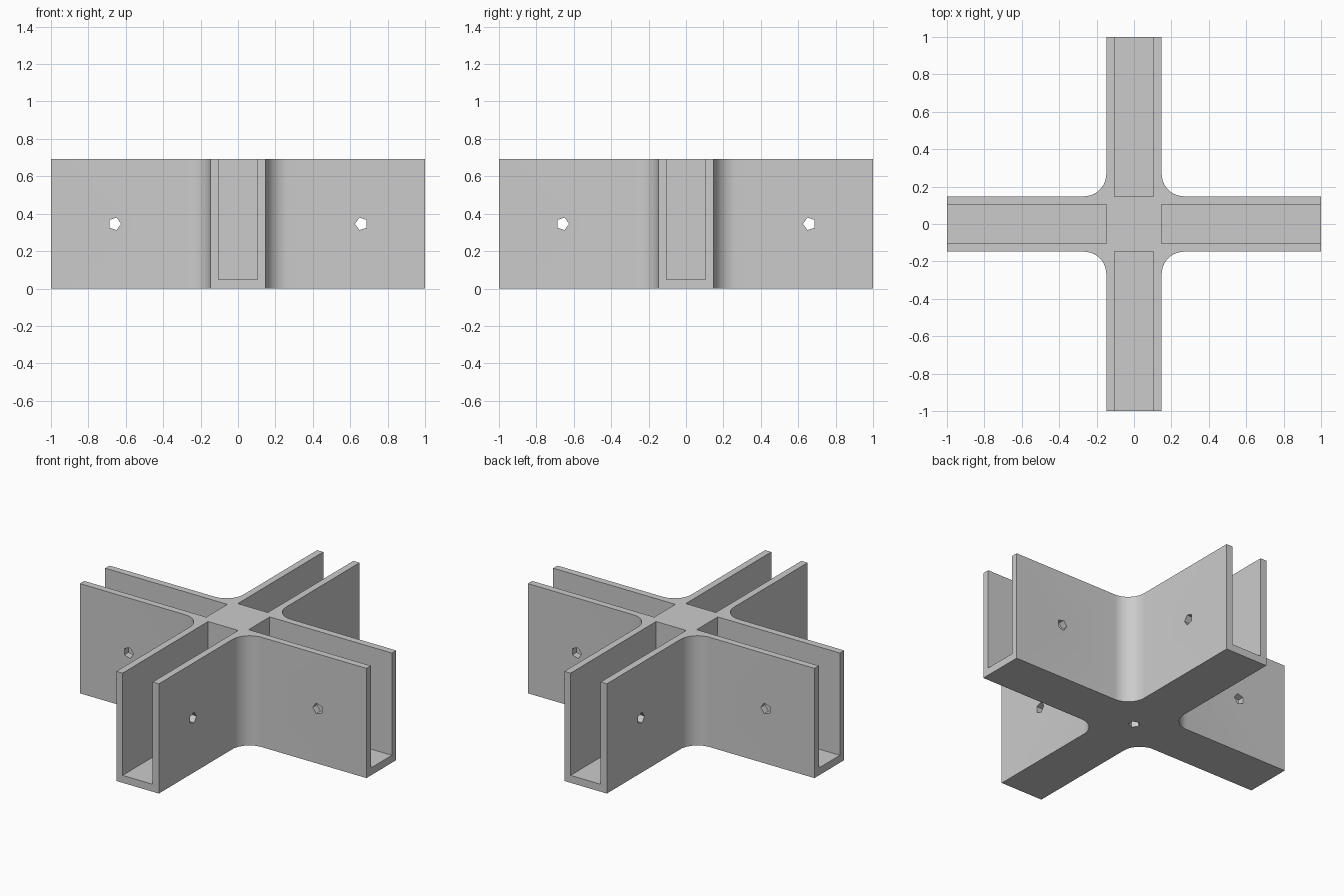
import bpy
import bmesh
from math import cos, sin, pi
from mathutils import Matrix

HEIGHT = 0.692
HALF_ARM = 0.148      # half the outer width of an arm
HALF_SLOT = 0.105     # half the width of a channel
FLOOR = 0.047
FILLET = 0.12
HOLE_RADIUS = 0.035
HOLE_OUT = 0.66       # distance of the side holes from the centre

if "Cube" in bpy.data.objects:
    bpy.data.objects.remove(bpy.data.objects["Cube"], do_unlink=True)

grey = bpy.data.materials.new("plain grey")
grey.use_nodes = True
colour = (0.6, 0.6, 0.6, 1)
grey.diffuse_color = colour
grey.node_tree.nodes["Principled BSDF"].inputs["Base Color"].default_value = colour


def add_prism(bm, points, depth, matrix=Matrix()):
    """Extrude a flat outline upward by depth, then place it."""
    base = bm.faces.new([bm.verts.new((x, y, 0)) for x, y in points])
    top = bmesh.ops.extrude_face_region(bm, geom=[base])["geom"]
    top = [v for v in top if isinstance(v, bmesh.types.BMVert)]
    bmesh.ops.translate(bm, verts=top, vec=(0, 0, depth))
    bmesh.ops.transform(bm, matrix=matrix, verts=list(base.verts) + top)


def make_object(name, bm):
    bmesh.ops.recalc_face_normals(bm, faces=bm.faces)
    mesh = bpy.data.meshes.new(name)
    bm.to_mesh(mesh)
    bm.free()
    mesh.materials.append(grey)
    obj = bpy.data.objects.new(name, mesh)
    bpy.context.collection.objects.link(obj)
    return obj


def quarter_turns():
    return [Matrix.Rotation(i * pi / 2, 4, "Z") for i in range(4)]


# Cross-shaped block with rounded inner corners
centre = HALF_ARM + FILLET
quarter = [(1, -HALF_ARM), (1, HALF_ARM)]
for i in range(11):
    a = -pi / 2 - i * pi / 20
    quarter.append((centre + FILLET * cos(a), centre + FILLET * sin(a)))
outline = []
for turn in range(4):
    c, s = round(cos(turn * pi / 2)), round(sin(turn * pi / 2))
    outline += [(x * c - y * s, x * s + y * c) for x, y in quarter]
bm = bmesh.new()
add_prism(bm, outline, HEIGHT)
body = make_object("cross_bracket", bm)

# Open channels along the four arms
bm = bmesh.new()
slot = [(HALF_ARM, -HALF_SLOT), (1.2, -HALF_SLOT), (1.2, HALF_SLOT), (HALF_ARM, HALF_SLOT)]
for turn in quarter_turns():
    add_prism(bm, slot, 1, turn @ Matrix.Translation((0, 0, FLOOR)))
channels = make_object("channel_cutter", bm)

# Five-sided screw holes through the arms and into the underside
bm = bmesh.new()
pentagon = [(-HOLE_RADIUS * cos(i * 2 * pi / 5), HOLE_RADIUS * sin(i * 2 * pi / 5))
            for i in range(5)]
sideways = Matrix.Translation((HOLE_OUT, 0.2, HEIGHT / 2)) @ Matrix.Rotation(pi / 2, 4, "X")
for turn in quarter_turns():
    add_prism(bm, pentagon, 0.4, turn @ sideways)
add_prism(bm, pentagon, 0.4, Matrix.Translation((0, 0, -0.1)))
holes = make_object("hole_cutter", bm)

# Cut the block, then drop the cutters
bpy.context.view_layer.objects.active = body
body.select_set(True)
for cutter in (channels, holes):
    cutter.hide_render = True
    mod = body.modifiers.new("cut", "BOOLEAN")
    mod.operation = "DIFFERENCE"
    mod.solver = "EXACT"
    mod.object = cutter
    bpy.ops.object.modifier_apply(modifier=mod.name)
    bpy.data.objects.remove(cutter, do_unlink=True)
bpy.ops.object.shade_smooth_by_angle(angle=pi / 6)
